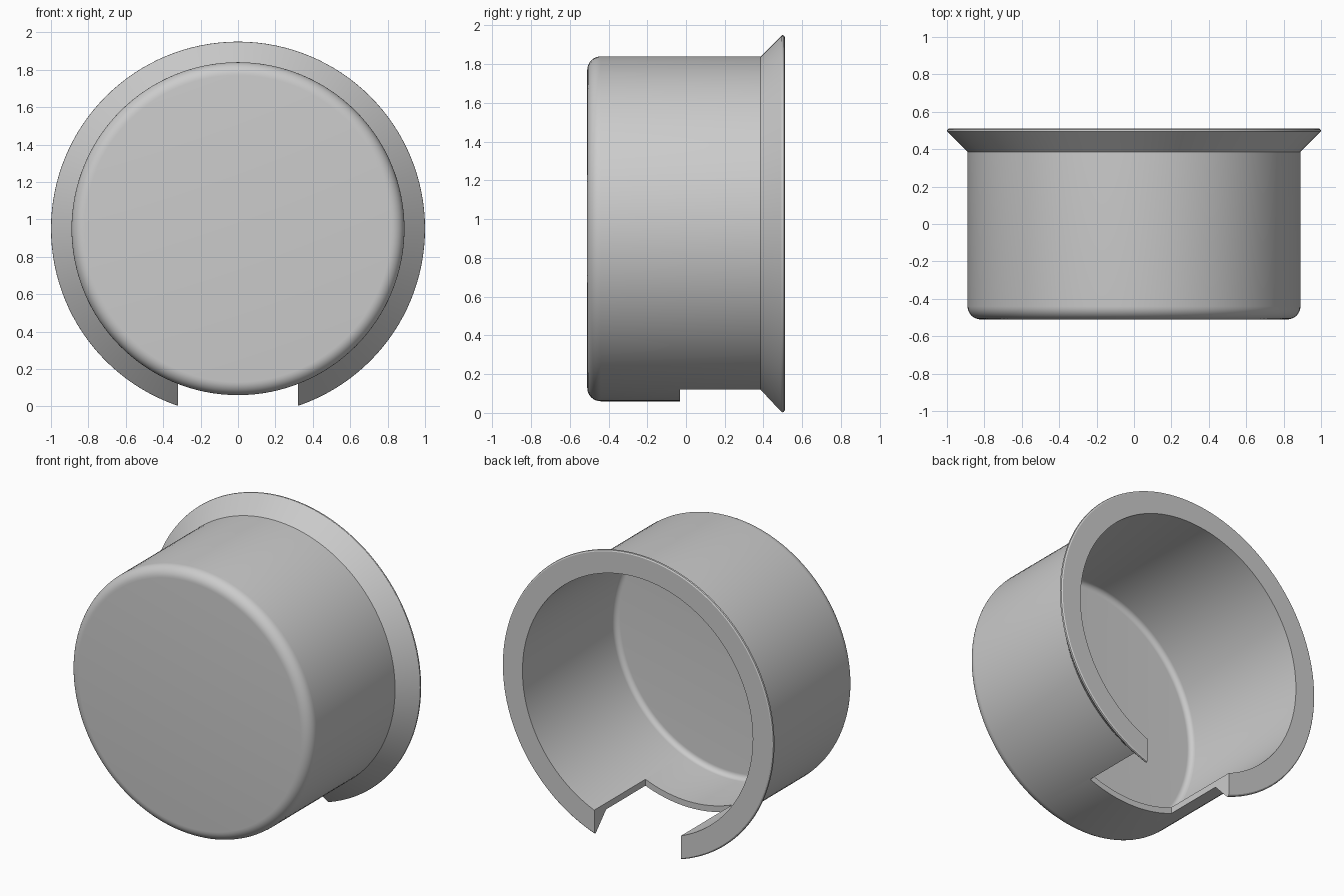
import bpy
import bmesh
from math import sin, cos, pi, radians
from mathutils import Matrix, Vector

STEPS = 128
AXIS_Z = 0.95

if "Cube" in bpy.data.objects:
    bpy.data.objects.remove(bpy.data.objects["Cube"], do_unlink=True)

grey = bpy.data.materials.new("plain grey")
grey.use_nodes = True
colour = (0.6, 0.6, 0.6, 1)
grey.diffuse_color = colour
grey.node_tree.nodes["Principled BSDF"].inputs["Base Color"].default_value = colour


def add_object(name, bm):
    bmesh.ops.recalc_face_normals(bm, faces=bm.faces)
    mesh = bpy.data.meshes.new(name)
    bm.to_mesh(mesh)
    bm.free()
    obj = bpy.data.objects.new(name, mesh)
    bpy.context.collection.objects.link(obj)
    mesh.materials.append(grey)
    return obj


def fillet(radius, y, size, steps=8):
    """Quarter round from the flat floor (at y) to the wall (at radius)."""
    return [(radius - size + size * sin(a), y + size - size * cos(a))
            for a in (i * pi / 2 / steps for i in range(steps + 1))]


# Cup cross-section as (radius, y): outer shell, flared rim, inner shell
profile = [(0, -0.51)] + fillet(0.89, -0.51, 0.07)
profile += [(0.89, 0.385), (0.993, 0.488), (0.999, 0.494), (1.0, 0.499),
            (0.998, 0.505), (0.99, 0.51), (0.85, 0.51)]
profile += fillet(0.85, -0.47, 0.035)[::-1] + [(0, -0.47)]

bm = bmesh.new()
verts = [bm.verts.new((r, y, AXIS_Z)) for r, y in profile]
edges = [bm.edges.new(pair) for pair in zip(verts, verts[1:])]
bmesh.ops.spin(bm, geom=verts + edges, cent=(0, 0, AXIS_Z), axis=(0, 1, 0),
               angle=2 * pi, steps=STEPS, use_merge=True)
bmesh.ops.remove_doubles(bm, verts=bm.verts, dist=0.0001)
cup = add_object("flanged_cup", bm)

# Notch through the underside of the wall and rim
bm = bmesh.new()
bmesh.ops.create_cube(bm, size=1, matrix=Matrix.LocRotScale(
    Vector((0, 0.37, 0.1)), None, Vector((0.64, 0.8, 0.6))))
cutter = add_object("notch_cutter", bm)
cutter.hide_render = True

notch = cup.modifiers.new("notch", "BOOLEAN")
notch.operation = "DIFFERENCE"
notch.solver = "EXACT"
notch.object = cutter
bpy.context.view_layer.objects.active = cup
cup.select_set(True)
bpy.ops.object.modifier_apply(modifier=notch.name)
bpy.data.objects.remove(cutter, do_unlink=True)

# Smooth round walls with crisp notch and rim edges
bpy.ops.object.shade_smooth_by_angle(angle=radians(30))
